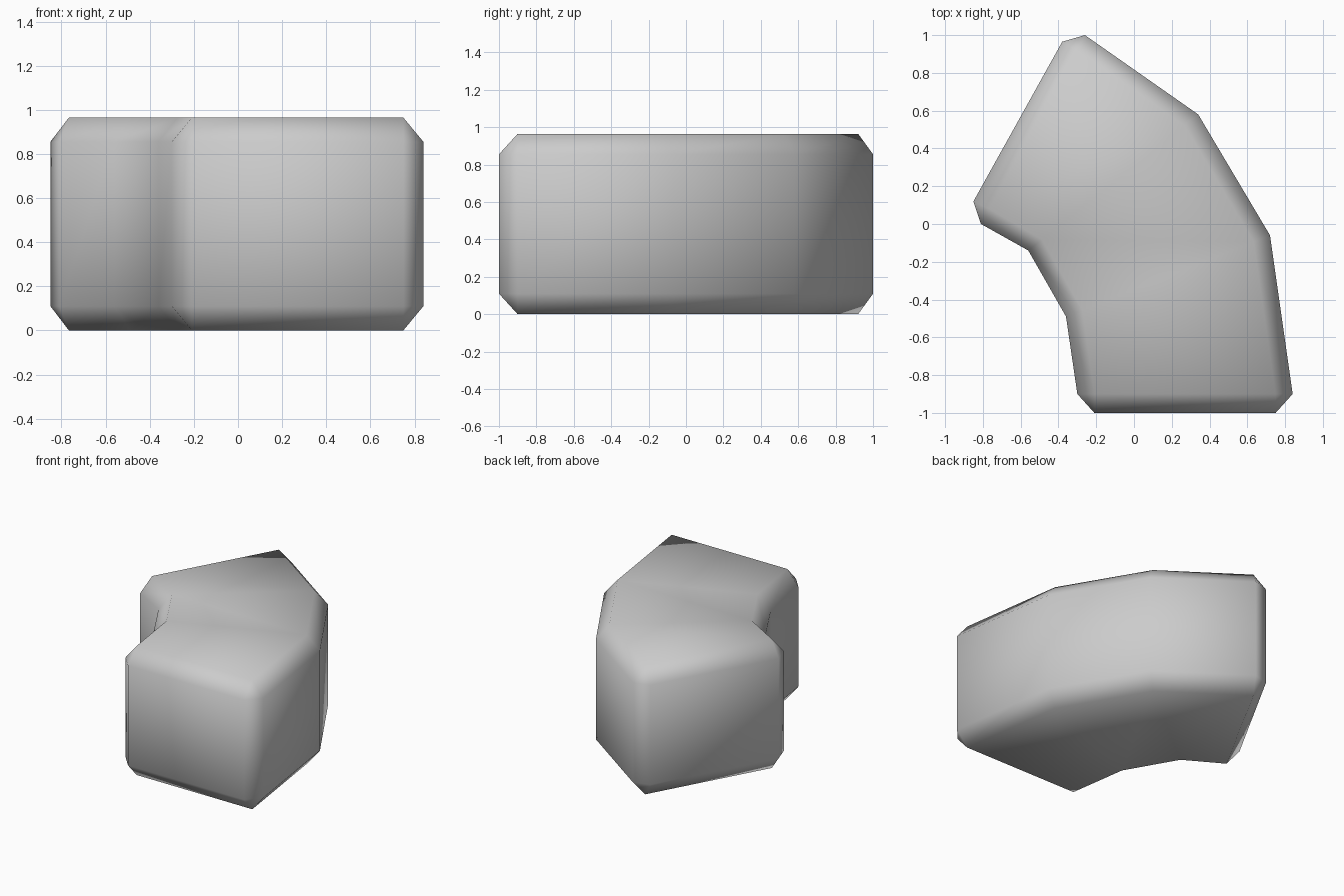
import bpy
import bmesh
from mathutils import Vector

cube = bpy.data.objects.get("Cube")
if cube:
    bpy.data.objects.remove(cube, do_unlink=True)

HEIGHT, BEVEL, INSET = 0.965, 0.11, 0.08

# Plain grey surface
grey = bpy.data.materials.new("plain_grey")
grey.use_nodes = True
color = (0.6, 0.6, 0.6, 1)
grey.diffuse_color = color
grey.node_tree.nodes["Principled BSDF"].inputs["Base Color"].default_value = color

# Stations along the bend: inner wall point, outer wall point
stations = [
    ((-0.30, -0.90), (0.84, -0.90)),
    ((-0.36, -0.49), (0.72, -0.06)),
    ((-0.56, -0.14), (0.34, 0.58)),
    ((-0.81, 0.00), (-0.26, 1.00)),
]
# Flat end faces beyond the first and last stations
front_cap = ((-0.21, -1.0), (0.75, -1.0))
back_cap = ((-0.85, 0.12), (-0.38, 0.965))

bm = bmesh.new()


def vert(p, z):
    return bm.verts.new((p.x, p.y, z))


def ring(station):
    """Bevelled rectangular cross-section, starting at the bottom inner edge."""
    a, b = (Vector(p) for p in station)
    a_in, b_in = a.lerp(b, INSET), b.lerp(a, INSET)
    low, high = BEVEL, HEIGHT - BEVEL
    return [vert(a_in, 0), vert(b_in, 0), vert(b, low), vert(b, high),
            vert(b_in, HEIGHT), vert(a_in, HEIGHT), vert(a, high), vert(a, low)]


def cap(points, r):
    """End face with bevelled edges and corner triangles joined to a ring."""
    a, b = (Vector(p) for p in points)
    low, high = BEVEL, HEIGHT - BEVEL
    q = [vert(a, low), vert(b, low), vert(b, high), vert(a, high)]
    bm.faces.new(q)
    for i in range(4):
        j, k = (i + 1) % 4, 2 * i
        bm.faces.new((q[i], q[j], r[k + 1], r[k]))
        bm.faces.new((q[j], r[(k + 2) % 8], r[k + 1]))


# Bent body
rings = [ring(s) for s in stations]
for r, s in zip(rings, rings[1:]):
    for i in range(8):
        j = (i + 1) % 8
        bm.faces.new((r[i], r[j], s[j], s[i]))
cap(front_cap, rings[0])
cap(back_cap, rings[-1])

bmesh.ops.recalc_face_normals(bm, faces=bm.faces[:])
for face in bm.faces:
    face.smooth = True

mesh = bpy.data.meshes.new("bent_block")
bm.to_mesh(mesh)
bm.free()
mesh.materials.append(grey)
block = bpy.data.objects.new("bent_block", mesh)
bpy.context.collection.objects.link(block)
